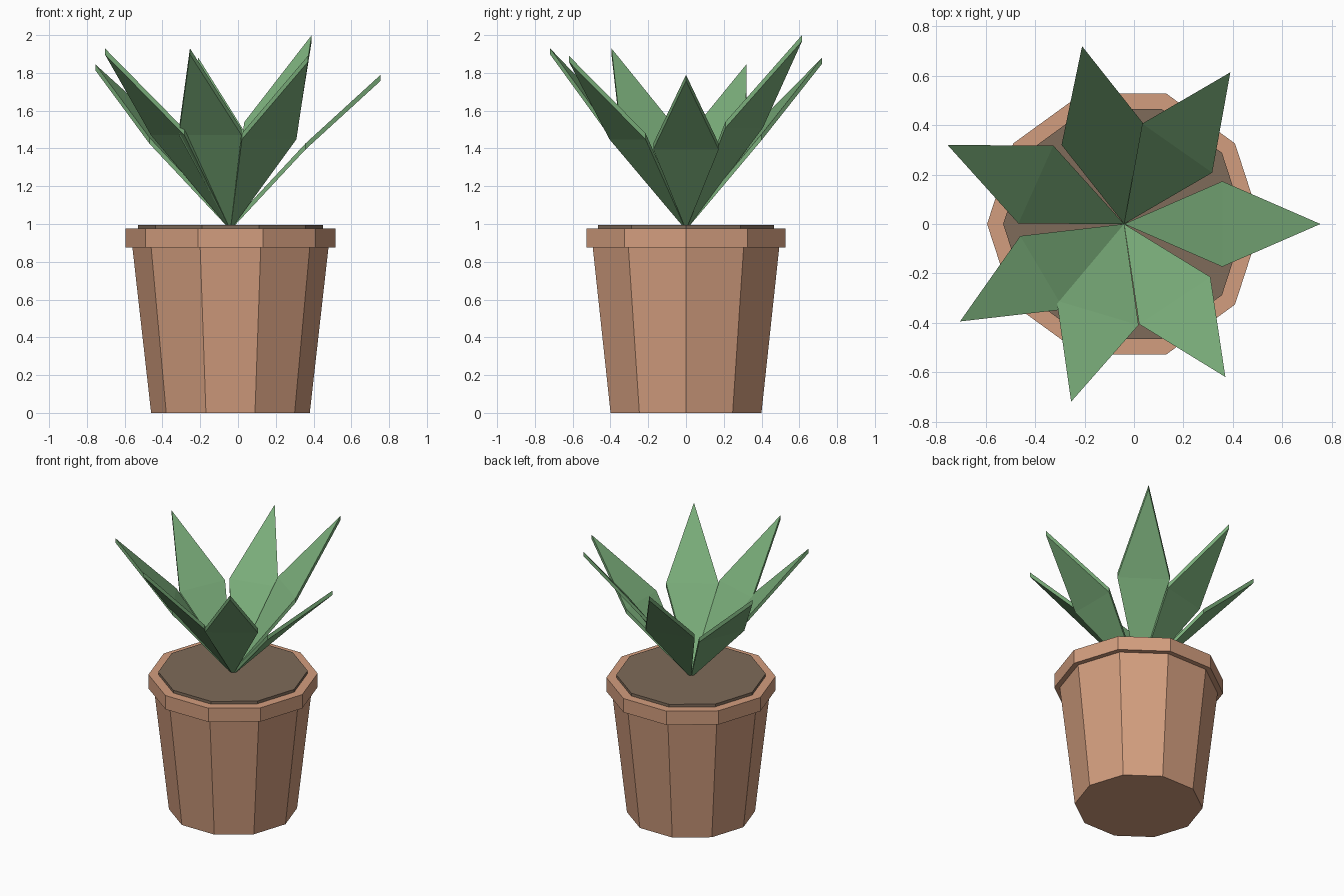
import bpy
import bmesh
from math import radians, pi
from mathutils import Vector, Matrix

cube = bpy.data.objects.get("Cube")
if cube:
    bpy.data.objects.remove(cube, do_unlink=True)

CENTRE = Vector((-0.04, 0, 0))


def make_material(name, colour):
    mat = bpy.data.materials.new(name)
    mat.use_nodes = True
    mat.diffuse_color = (*colour, 1)
    mat.node_tree.nodes["Principled BSDF"].inputs["Base Color"].default_value = (*colour, 1)
    return mat


terracotta = make_material("terracotta", (0.65, 0.34, 0.21))
soil_brown = make_material("soil brown", (0.21, 0.145, 0.10))
leaf_green = make_material("leaf green", (0.195, 0.42, 0.195))


def finish(name, bm, mat):
    bmesh.ops.recalc_face_normals(bm, faces=bm.faces)
    mesh = bpy.data.meshes.new(name)
    bm.to_mesh(mesh)
    bm.free()
    mesh.materials.append(mat)
    obj = bpy.data.objects.new(name, mesh)
    obj.location = CENTRE
    bpy.context.collection.objects.link(obj)
    return obj


def drum(name, r_low, r_high, z_low, z_high, mat):
    """Ten-sided tapered disc with a corner on the x axis."""
    bm = bmesh.new()
    rings = []
    for r, z in ((r_low, z_low), (r_high, z_high)):
        rings.append([bm.verts.new(Matrix.Rotation(i * pi / 5, 3, 'Z') @ Vector((r, 0, z)))
                      for i in range(10)])
    low, high = rings
    bm.faces.new(low)
    bm.faces.new(high)
    for i in range(10):
        j = (i + 1) % 10
        bm.faces.new((low[i], low[j], high[j], high[i]))
    return finish(name, bm, mat)


def leaf(name, angle, reach, tip_z):
    """Kite-shaped blade, widest half way out, thickened downwards."""
    base_z, half_width, thickness = 1.0, 0.173, 0.032
    mid_z = base_z + (tip_z - base_z) * 0.54
    outline = [(0, 0, base_z), (reach / 2, -half_width, mid_z),
               (reach, 0, tip_z), (reach / 2, half_width, mid_z)]
    turn = Matrix.Rotation(radians(angle), 3, 'Z')
    bm = bmesh.new()
    top = [bm.verts.new(turn @ Vector(p)) for p in outline]
    low = [bm.verts.new(v.co - Vector((0, 0, thickness))) for v in top]
    for ring in (top, low):
        bm.faces.new((ring[0], ring[1], ring[3]))
        bm.faces.new((ring[1], ring[2], ring[3]))
    for i in range(4):
        j = (i + 1) % 4
        bm.faces.new((top[i], top[j], low[j], low[i]))
    return finish(name, bm, leaf_green)


# Pot, rim and soil
drum("pot_body", 0.42, 0.52, 0, 0.885, terracotta)
drum("pot_rim", 0.555, 0.555, 0.875, 0.975, terracotta)
drum("soil", 0.49, 0.49, 0.97, 0.995, soil_brown)

# Leaves: direction, reach, tip height
leaves = [(0, 0.795, 1.79), (55, 0.75, 2.0), (103.3, 0.74, 1.88), (155.9, 0.783, 1.845),
          (210.7, 0.773, 1.93), (253.4, 0.751, 1.93), (303.5, 0.743, 1.89)]
for n, spec in enumerate(leaves, 1):
    leaf(f"leaf_{n}", *spec)
